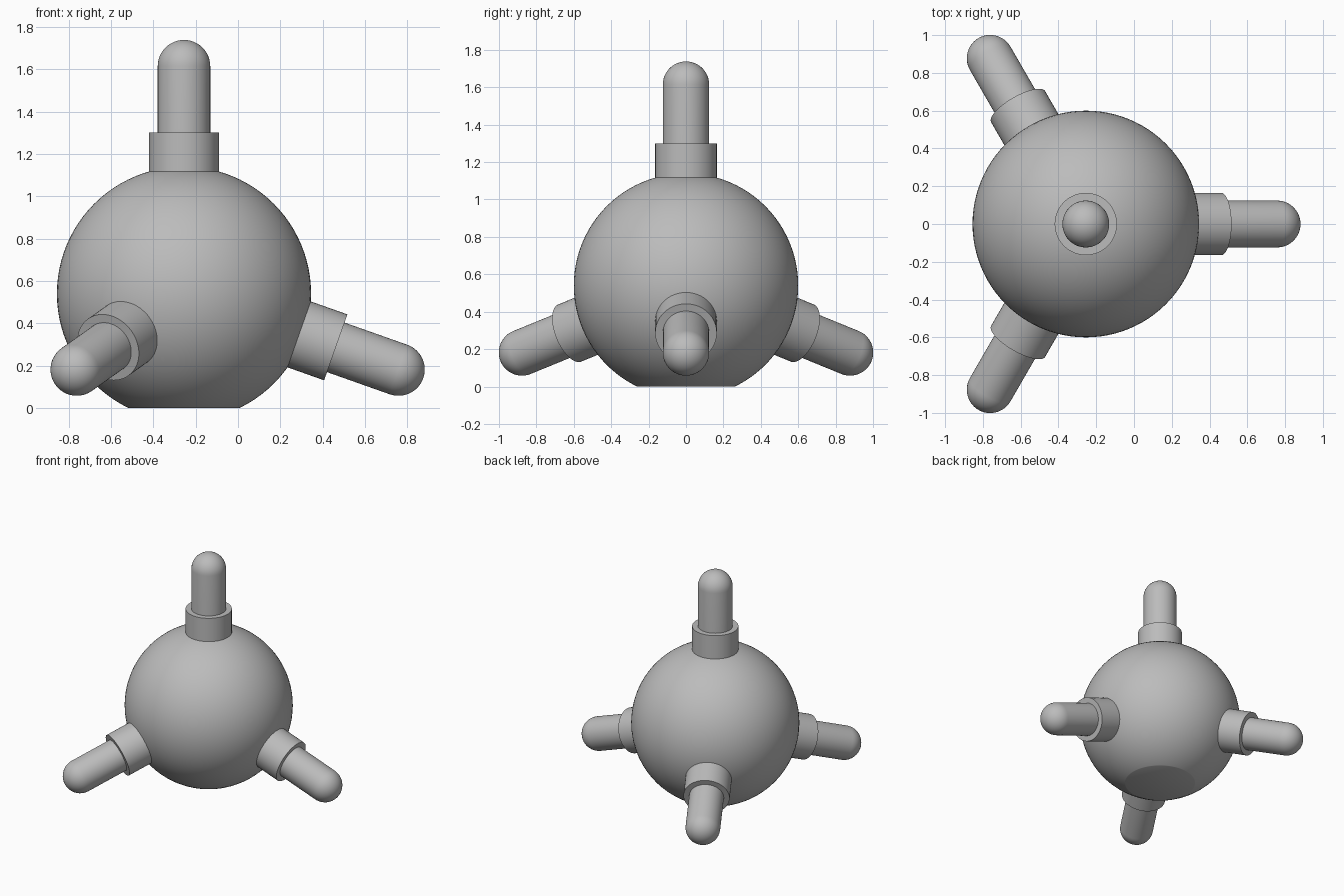
import bpy
import bmesh
from math import pi, sin, cos, acos, radians
from mathutils import Matrix, Vector

cube = bpy.data.objects.get("Cube")
if cube:
    bpy.data.objects.remove(cube, do_unlink=True)

CENTER = Vector((-0.255, 0, 0.54))
BALL_R, COLLAR_R, PEG_R = 0.6, 0.165, 0.124
START, COLLAR_END, SHOULDER = 0.45, 0.76, 1.074

grey = bpy.data.materials.new("plain grey")
grey.use_nodes = True
GREY = (0.5, 0.5, 0.5, 1)
grey.diffuse_color = GREY
grey.node_tree.nodes["Principled BSDF"].inputs["Base Color"].default_value = GREY


def finish(bm, name, matrix):
    """Turn a bmesh into a placed, smooth object with sharp rims."""
    bmesh.ops.recalc_face_normals(bm, faces=bm.faces)
    mesh = bpy.data.meshes.new(name)
    bm.to_mesh(mesh)
    bm.free()
    mesh.materials.append(grey)
    obj = bpy.data.objects.new(name, mesh)
    obj.matrix_world = matrix
    bpy.context.collection.objects.link(obj)
    bpy.ops.object.select_all(action="DESELECT")
    obj.select_set(True)
    bpy.context.view_layer.objects.active = obj
    bpy.ops.object.shade_smooth_by_angle(angle=radians(30))
    return obj


def lathe(name, profile, matrix, steps=48):
    """Spin a (radius, height) profile about the local z axis."""
    bm = bmesh.new()
    verts = [bm.verts.new((r, 0, z)) for r, z in profile]
    edges = [bm.edges.new(pair) for pair in zip(verts, verts[1:])]
    bmesh.ops.spin(bm, geom=verts + edges, cent=(0, 0, 0), axis=(0, 0, 1),
                   angle=2 * pi, steps=steps)
    bmesh.ops.remove_doubles(bm, verts=bm.verts, dist=0.0001)
    return finish(bm, name, matrix)


# Ball with a flat foot
bm = bmesh.new()
bmesh.ops.create_uvsphere(bm, u_segments=96, v_segments=48, radius=BALL_R)
bmesh.ops.bisect_plane(bm, geom=bm.verts[:] + bm.edges[:] + bm.faces[:],
                       plane_co=(0, 0, -CENTER.z), plane_no=(0, 0, -1),
                       clear_outer=True)
bmesh.ops.holes_fill(bm, edges=[e for e in bm.edges if e.is_boundary])
finish(bm, "ball", Matrix.Translation(CENTER))

# Collar and round-ended peg profiles
collar = [(0, START), (COLLAR_R, START), (COLLAR_R, COLLAR_END), (0, COLLAR_END)]
dome = [(PEG_R * cos(i * pi / 24), SHOULDER + PEG_R * sin(i * pi / 24))
        for i in range(12)]
peg = [(0, START), (PEG_R, START)] + dome + [(0, SHOULDER + PEG_R)]

# Four arms spread evenly, one upright
tilt = acos(-1 / 3)
arms = {"top": (0, 0), "left": (tilt, 0),
        "back_right": (tilt, 2 * pi / 3), "front_right": (tilt, -2 * pi / 3)}
for name, (lean, turn) in arms.items():
    matrix = (Matrix.Translation(CENTER) @ Matrix.Rotation(turn, 4, "Z")
              @ Matrix.Rotation(lean, 4, "Y"))
    lathe(name + "_collar", collar, matrix)
    lathe(name + "_peg", peg, matrix)
